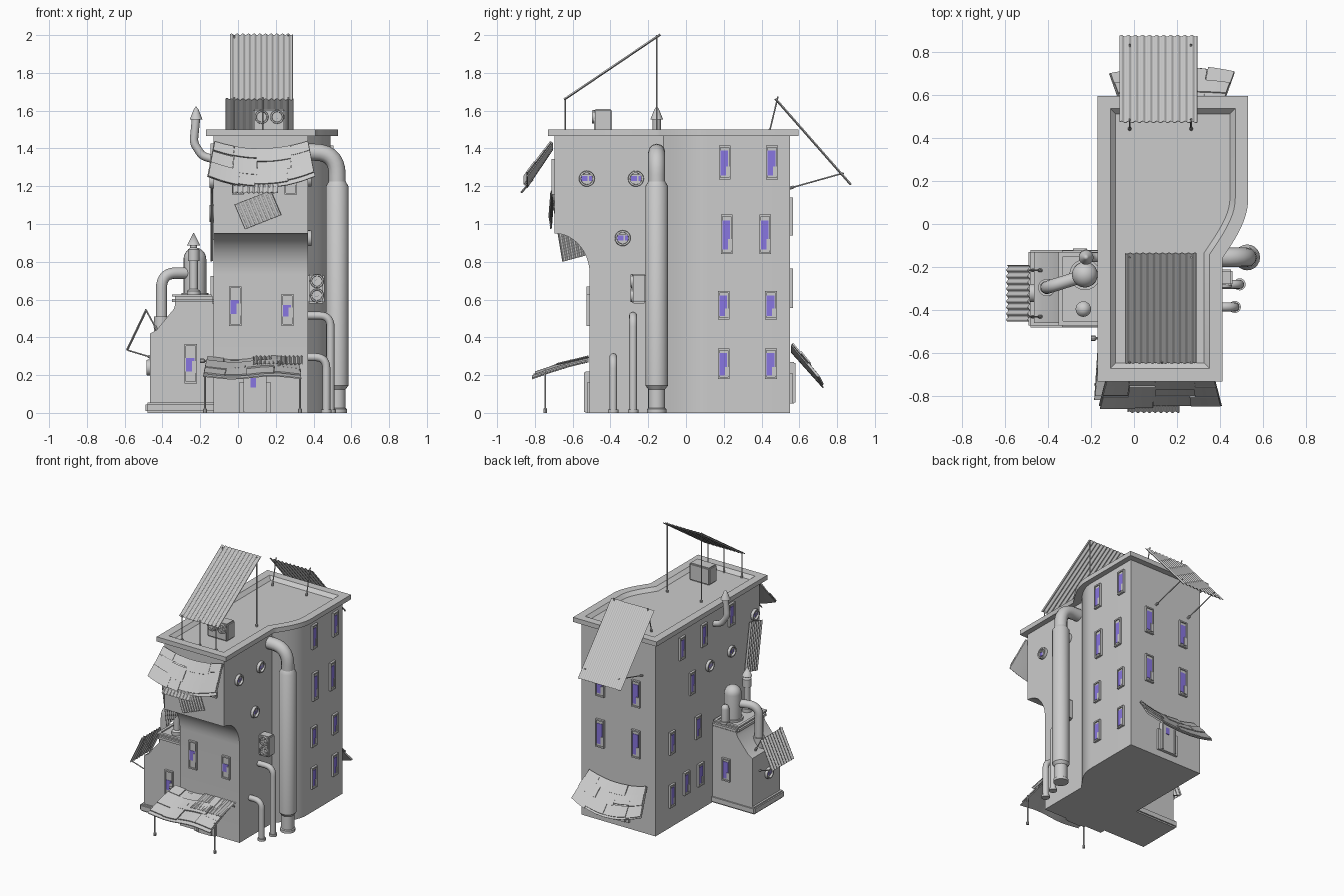
import bpy, bmesh, math, random
from mathutils import Vector as V, Matrix as M

if "Cube" in bpy.data.objects:
    bpy.data.objects.remove(bpy.data.objects["Cube"])
random.seed(4)
glass = bpy.data.materials.new("violet_glass")
glass.diffuse_color = (0.25, 0.18, 0.75, 1)
glass.use_nodes = True
glass.node_tree.nodes["Principled BSDF"].inputs["Base Color"].default_value = glass.diffuse_color
FRONT, BACK, LEFT, RIGHT = V((0, -1, 0)), V((0, 1, 0)), V((-1, 0, 0)), V((1, 0, 0))

def finish(name, bm, angle=35):
    bmesh.ops.recalc_face_normals(bm, faces=bm.faces[:])
    me = bpy.data.meshes.new(name)
    bm.to_mesh(me)
    bm.free()
    if any(p.material_index for p in me.polygons):
        me.materials.append(None)
        me.materials.append(glass)
    ob = bpy.data.objects.new(name, me)
    bpy.context.collection.objects.link(ob)
    bpy.ops.object.select_all(action='DESELECT')
    ob.select_set(True)
    bpy.context.view_layer.objects.active = ob
    bpy.ops.object.shade_smooth_by_angle(angle=math.radians(angle))
    return ob

def facing(loc, n, roll=0):
    s = V((0, 0, 1)).cross(n)
    m = M((s, (0, 0, 1), n)).transposed().to_4x4()
    return M.Translation(loc) @ m @ M.Rotation(math.radians(roll), 4, 'Z')

def box(bm, size, c, m=M(), mat=0, bevel=0):
    vs = bmesh.ops.create_cube(bm, size=1, matrix=m @ M.Translation(c) @ M.Diagonal((*size, 1)))['verts']
    for f in {f for v in vs for f in v.link_faces}:
        f.material_index = mat
    if bevel:
        bmesh.ops.bevel(bm, geom=list({e for v in vs for e in v.link_edges}), offset=bevel, segments=2, affect='EDGES')

def prism(bm, pts, d):
    f = bm.faces.new([bm.verts.new(p) for p in pts])
    r = bmesh.ops.extrude_face_region(bm, geom=[f])['geom']
    bmesh.ops.translate(bm, vec=d, verts=[g for g in r if isinstance(g, bmesh.types.BMVert)])
    return [g for g in r if isinstance(g, bmesh.types.BMFace)]

def lathe(bm, prof, m=M(), n=20):
    rings = [[bm.verts.new(m @ V((r * math.cos(2 * math.pi * i / n), r * math.sin(2 * math.pi * i / n), z)))
              for i in range(n)] for r, z in prof]
    for a, b in zip(rings, rings[1:]):
        for i in range(n):
            bm.faces.new((a[i], a[(i + 1) % n], b[(i + 1) % n], b[i]))
    bmesh.ops.remove_doubles(bm, verts=bm.verts[:], dist=1e-5)

def turned(name, prof, loc):
    bm = bmesh.new()
    lathe(bm, prof, M.Translation(loc))
    return finish(name, bm)

def rod(name, a, b, r=0.004):
    a, b = V(a), V(b)
    L = (b - a).length
    bm = bmesh.new()
    lathe(bm, [(0, 0), (r * 2, 0), (r * 2, .02), (r, .025), (r, L), (0, L)],
          M.Translation(a) @ (b - a).to_track_quat('Z', 'Y').to_matrix().to_4x4(), 8)
    finish(name, bm)

def pipe(name, pts, r, fil=0.07):
    pts = [V(p) for p in pts]
    path = [pts[0]]
    for a, p, b in zip(pts, pts[1:], pts[2:]):
        q0, q1 = p + (a - p).normalized() * fil, p + (b - p).normalized() * fil
        path += [q0 * (1 - t) ** 2 + p * 2 * t * (1 - t) + q1 * t * t for t in [i / 7 for i in range(8)]]
    path.append(pts[-1])
    cu = bpy.data.curves.new(name, 'CURVE')
    cu.dimensions, cu.bevel_depth, cu.bevel_resolution, cu.use_fill_caps = '3D', r, 4, True
    sp = cu.splines.new('POLY')
    sp.points.add(len(path) - 1)
    for q, p in zip(sp.points, path):
        q.co = (*p, 1)
    tmp = bpy.data.objects.new(name + "_path", cu)
    bpy.context.collection.objects.link(tmp)
    bpy.context.view_layer.update()
    me = bpy.data.meshes.new_from_object(tmp.evaluated_get(bpy.context.evaluated_depsgraph_get()))
    bpy.data.objects.remove(tmp)
    bm = bmesh.new()
    bm.from_mesh(me)
    finish(name, bm, 50)

def surface(bm, P, u0, u1, v0, v1, off=0, th=0.006, nu=8, nv=3):
    def grid(o):
        return [[bm.verts.new(P(u0 + (u1 - u0) * i / nu, v0 + (v1 - v0) * j / nv) + o) for j in range(nv + 1)] for i in range(nu + 1)]
    e = (u1 - u0) * .01
    n = (P(u0 + e, v0) - P(u0, v0)).cross(P(u0, v0 + .01) - P(u0, v0)).normalized()
    n = n if n.z > 0 else -n
    A, B = grid(n * off), grid(n * (off + th))
    for g in (A, B):
        for i in range(nu):
            for j in range(nv):
                bm.faces.new((g[i][j], g[i + 1][j], g[i + 1][j + 1], g[i][j + 1]))
    rim = lambda g: [r[0] for r in g] + g[-1][1:] + [r[-1] for r in g[-2::-1]] + g[0][-2:0:-1]
    a, b = rim(A), rim(B)
    for i in range(len(a)):
        k = (i + 1) % len(a)
        bm.faces.new((a[i], a[k], b[k], b[i]))

def corrugated(name, c, w, l, waves, amp=0.005):
    # c: centre, w / l: full width and length vectors
    c, w, l = V(c), V(w), V(l)
    n = w.cross(l).normalized()
    bm = bmesh.new()
    surface(bm, lambda u, v: c + w * (u - .5) + l * (v - .5) + n * amp * math.sin(u * waves * 2 * math.pi),
            0, 1, 0, 1, 0, .003, waves * 8, 1)
    finish(name, bm, 60)

def awning(name, P, rows=3, cols=4):
    bm = bmesh.new()
    surface(bm, P, -1, 1, 0, 1)
    for r in range(rows):
        u = -1.0
        for c in range(cols):
            u1 = 1.0 if c == cols - 1 else -1 + 2 * (c + 1 + random.uniform(-.3, .3)) / cols
            surface(bm, P, u + .01, u1, max(0, r / rows - .06), min(1.03, (r + 1) / rows + random.uniform(-.1, .04)),
                    random.uniform(.004, .014), .008, 4, 1)
            u = u1
    finish(name, bm, 20)

def window(name, loc, n, w=.065, h=.17, f0=.12, f1=.85):
    bm, m = bmesh.new(), facing(loc, n)
    box(bm, (w, h, .016), (0, 0, 0), m)
    box(bm, (w * .68, h * (f1 - f0), .022), (-.003, h * ((f0 + f1) / 2 - .5), 0), m, 1)
    for s in (-1, 1):
        box(bm, (.008, h, .032), (s * (w / 2 - .004), 0, 0), m)
        box(bm, (w, .01, .032), (0, s * (h / 2 - .005), 0), m)
    box(bm, (w * .3, h * .3, .028), (w * .25, h * (f0 - .38), 0), m)
    finish(name, bm)

def porthole(name, loc, n, r=.042):
    bm, m = bmesh.new(), facing(loc, n)
    lathe(bm, [(0, .004), (r * .72, .004), (r * .74, .02), (r * .95, .02), (r, .012), (r, -.01)], m)
    box(bm, (r * 1.3, r * .65, .016), (0, 0, 0), m, 1)
    box(bm, (r * 1.5, .008, .024), (0, r * .42, 0), m)
    box(bm, (.008, r * .8, .022), (r * .2, 0, 0), m)
    finish(name, bm)

def fan_unit(name, c, size, fans):
    bm = bmesh.new()
    box(bm, size, c, bevel=.008)
    for f in fans:
        m = facing(f, FRONT, 20)
        lathe(bm, [(.026, .0), (.028, .01), (.035, .01), (.037, -.004)], m)
        lathe(bm, [(0, .01), (.009, .01), (.009, 0)], m, 10)
        for k in range(3):
            box(bm, (.052, .009, .006), (0, 0, .004), m @ M.Rotation(k * math.pi / 3, 4, 'Z'))
    finish(name, bm)

# main tower: front half with coved overhang, back half with bulging right wall
cove = [(-.13, -.695 + .185 * math.cos(a), .735 + .215 * math.sin(a)) for a in [i * math.pi / 24 for i in range(13)]]
bm = bmesh.new()
prism(bm, [(-.13, -.12, 0), (-.13, -.51, 0)] + cove + [(-.13, -.695, 1.47), (-.13, -.12, 1.47)], (.5, 0, 0))
finish("tower_front", bm)
def bulge(o):
    return [(.37 + o + .12 * math.sin(t * math.pi / 2), -.12 - o * (1 - t) + .24 * t) for t in [i / 12 for i in range(13)]]
bm = bmesh.new()
prism(bm, [(x, y, 0) for x, y in [(-.13, -.12)] + bulge(0) + [(.49, .55), (-.13, .55)]], (0, 0, 1.47))
finish("tower_back", bm)

# roof slab with sunken deck
bm = bmesh.new()
top = prism(bm, [(x, y, 1.465) for x, y in [(-.17, -.73), (.41, -.73)] + bulge(.04) + [(.53, .595), (-.17, .595)]], (0, 0, .035))
bmesh.ops.recalc_face_normals(bm, faces=bm.faces[:])
bmesh.ops.inset_region(bm, faces=top, thickness=.06, use_even_offset=True)
bmesh.ops.inset_region(bm, faces=top, thickness=.025, depth=-.025, use_even_offset=True)
finish("roof_slab", bm)

# left annex
bm = bmesh.new()
prism(bm, [(x, -.46, z) for x, z in [(-.12, 0), (-.465, 0), (-.465, .42), (-.43, .44), (-.34, .55), (-.33, .58), (-.12, .58)]], (0, .33, 0))
box(bm, (.37, .36, .055), (-.305, -.3, .0275), bevel=.01)
box(bm, (.23, .355, .05), (-.235, -.3, .595), bevel=.016)
finish("annex", bm)
bm = bmesh.new()
box(bm, (.19, .02, .012), (-.235, -.46, .622))
box(bm, (.19, .02, .012), (-.235, -.14, .622))
for x in (-.34, -.15):
    box(bm, (.02, .34, .012), (x, -.3, .622))
finish("annex_parapet", bm)

# annex tanks and vents
dome = lambda r, h: [(0, 0), (r * 1.2, 0), (r * 1.2, .02), (r, .02)] + [(r * math.cos(a), h - r + r * math.sin(a)) for a in [i * math.pi / 14 for i in range(8)]]
turned("annex_tank", dome(.06, .26), (-.228, -.235, .615))
turned("annex_small_tank", dome(.028, .14), (-.222, -.152, .615))
turned("annex_vent", [(0, 0), (.036, 0), (.036, .03), (.022, .04), (.022, .19), (.03, .19), (.03, .25), (.018, .26),
                      (.018, .27), (.036, .27), (0, .34)], (-.235, -.395, .615))
pipe("annex_duct", [(-.23, -.24, .74), (-.405, -.295, .74), (-.405, -.295, .45)], .03, .08)
turned("annex_duct_collar", [(.03, .1), (.04, .1), (.04, 0), (0, 0)], (-.405, -.295, .41))

# right side drain pipes
pipe("main_pipe_bend", [(.36, -.155, 1.38), (.525, -.155, 1.38), (.525, -.155, 1.15)], .045, .12)
turned("main_pipe", [(0, 0), (.052, 0), (.052, .02), (.045, .025), (.045, .125), (.06, .145), (.06, 1.2), (.045, 1.225)], (.525, -.155, 0))
for i, (x, y, z) in enumerate([(.49, -.28, .515), (.468, -.385, .295)]):
    pipe(f"small_pipe_{i}", [(.36, y, z), (x, y, z), (x, y, 0)], .021, .06)
    turned(f"small_pipe_foot_{i}", [(0, 0), (.028, 0), (.028, .018), (.02, .018)], (x, y, 0))

# upper left stove pipe
pipe("stove_pipe", [(-.12, -.155, 1.34), (-.19, -.155, 1.36), (-.235, -.155, 1.43), (-.222, -.155, 1.56)], .022, .025)
turned("stove_pipe_cap", [(0, 0), (.034, 0), (.012, .055), (0, .07)], (-.222, -.155, 1.553))

# fan units
fan_unit("roof_fan_unit", (.165, -.44, 1.545), (.17, .095, .13), [(.125, -.487, 1.567), (.207, -.487, 1.567)])
fan_unit("wall_fan_unit", (.412, -.248, .657), (.09, .075, .155), [(.418, -.285, .622), (.418, -.285, .698)])

# corrugated sheets and their poles
corrugated("front_roof_sheet", (.125, -.39, 1.83), (.33, 0, 0), (0, .51, .345), 11)
for i, x in enumerate((-.02, .13, .265)):
    rod(f"front_roof_short_pole_{i}", (x, -.64, 1.47), (x, -.64, 1.67))
    if i != 1:
        rod(f"front_roof_tall_pole_{i}", (x, -.155, 1.47), (x, -.155, 2.0))
        rod(f"back_roof_pole_{i}", (x, .44, 1.48), (x, .487, 1.675))
        rod(f"back_wall_pole_{i}", (x, .55, 1.19), (x, .835, 1.27))
corrugated("back_roof_sheet", (.115, .672, 1.435), (.36, 0, 0), (0, .4, -.455), 11)
corrugated("annex_sheet", (-.537, -.32, .435), (0, .26, 0), (-.1, 0, -.21), 9)
for i, y in enumerate((-.43, -.215)):
    rod(f"annex_upper_pole_{i}", (-.43, y, .44), (-.49, y, .55))
    rod(f"annex_lower_pole_{i}", (-.455, y, .293), (-.585, y, .332))
corrugated("front_wall_sheet", (.105, -.715, 1.075), (.19, -.01, .075), (-.055, .01, .13), 9, .004)
corrugated("left_wall_sheet", (-.14, -.61, 1.0), (0, .15, .04), (0, .06, -.36), 7)
corrugated("awning_sheet", (.09, -.842, 1.2), (.24, 0, 0), (0, -.06, -.07), 9)

# shingled awnings
awning("front_awning", lambda u, v: V((.122 + u * (.25 + .035 * v), -.705 - .135 * v, 1.39 + .04 * u * u - .2 * v + .02 * v * u * u)))
awning("back_awning", lambda u, v: V((.175 + u * (.24 + .05 * v), .555 + .17 * v - .03 * v * u * u, .32 + .04 * u * u - .19 * v + .02 * v * u * u)))
awning("entrance_canopy", lambda u, v: V((.075 + u * (.24 + .02 * v), -.515 - .3 * v, .275 - .09 * v ** 1.2 + .008 * math.sin(4 * u))))
corrugated("canopy_sheet", (.21, -.6, .277), (.26, 0, 0), (0, -.17, -.04), 12)
for i, x in enumerate((-.175, .328)):
    rod(f"canopy_post_{i}", (x, -.745, 0), (x, -.745, .23), .005)
rod("canopy_beam", (-.2, -.53, .275), (.34, -.53, .275), .006)

# doors
for name, loc, n in (("front_door", (.09, -.51, .11), FRONT), ("back_door", (.17, .55, .16), BACK)):
    bm, m = bmesh.new(), facing(loc, n)
    box(bm, (.17, .16, .03), (0, -.03, 0), m)
    box(bm, (.11, .22, .045), (0, 0, 0), m)
    box(bm, (.03, .05, .052), (-.01, .05, 0), m, 1)
    box(bm, (.012, .21, .06), (.055, 0, 0), m)
    box(bm, (.012, .21, .06), (-.055, 0, 0), m)
    finish(name, bm)

# windows: y, z, height on the right and left; x, z on front and back
for i, (y, z, h) in enumerate([(.205, 1.325, .18), (.455, 1.325, .18), (.215, .945, .21), (.42, .945, .21),
                               (.2, .57, .15), (.45, .57, .15), (.2, .26, .16), (.45, .26, .16)]):
    window(f"right_window_{i}", (.49, y, z), RIGHT, .062, h)
for i, (y, z) in enumerate([(.24, 1.31), (-.02, 1.31), (-.35, 1.34), (.12, 1.0), (.36, .64), (.05, .64), (.36, .24), (.19, .27), (.02, .27)]):
    window(f"left_window_{i}", (-.13, y, z), LEFT)
for i, (x, z, h) in enumerate([(.33, .66, .21), (.03, .66, .21), (.33, 1.04, .2), (.03, 1.04, .2)]):
    window(f"back_window_{i}", (x, .55, z), BACK, .07, h)
for i, (x, y, z, h) in enumerate([(-.015, -.51, .565, .21), (.262, -.51, .545, .17), (.0, -.695, 1.25, .19), (.28, -.695, 1.25, .19), (-.25, -.46, .26, .21)]):
    window(f"front_window_{i}", (x, y, z), FRONT, .066, h, .3, .65)
window("annex_back_window", (-.25, -.13, .28), BACK)
for i, (y, z) in enumerate([(-.525, 1.24), (-.265, 1.24), (-.335, .925)]):
    porthole(f"right_porthole_{i}", (.37, y, z), RIGHT)
for i, (x, y, z) in enumerate([(-.13, -.09, 1.05), (-.13, -.35, 1.06), (-.13, -.63, 1.23), (-.465, -.32, .24)]):
    porthole(f"left_porthole_{i}", (x, y, z), LEFT)
